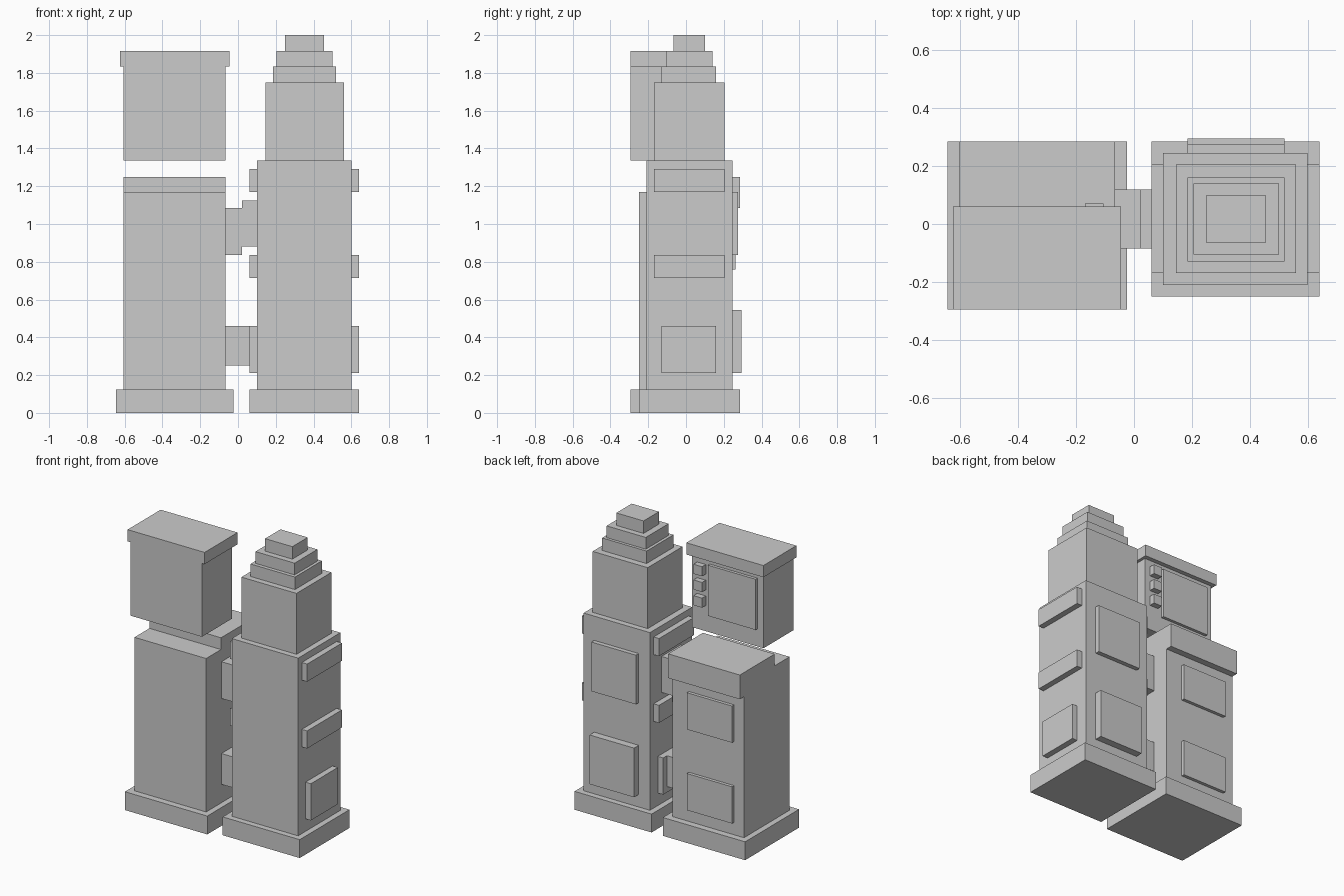
import bpy, bmesh

if "Cube" in bpy.data.objects:
    bpy.data.objects.remove(bpy.data.objects["Cube"])


def new_object(name, bm):
    bmesh.ops.recalc_face_normals(bm, faces=bm.faces)
    mesh = bpy.data.meshes.new(name)
    bm.to_mesh(mesh)
    bm.free()
    obj = bpy.data.objects.new(name, mesh)
    bpy.context.collection.objects.link(obj)
    return obj


def box(name, x, y, z):
    """Box from (min, max) ranges on each axis."""
    bm = bmesh.new()
    bmesh.ops.create_cube(bm, size=1)
    for v in bm.verts:
        for i, (lo, hi) in enumerate((x, y, z)):
            v.co[i] = lo if v.co[i] < 0 else hi
    return new_object(name, bm)


def extrude_x(name, profile, x0, x1):
    """Extrude a (y, z) profile along x."""
    bm = bmesh.new()
    face = bm.faces.new([bm.verts.new((x0, y, z)) for y, z in profile])
    ext = bmesh.ops.extrude_face_region(bm, geom=[face])
    verts = [g for g in ext["geom"] if isinstance(g, bmesh.types.BMVert)]
    bmesh.ops.translate(bm, vec=(x1 - x0, 0, 0), verts=verts)
    return new_object(name, bm)


# Left tower: base, and body with a raised ledge overhanging at the back
box("left_base", (-0.645, -0.025), (-0.295, 0.285), (0, 0.125))
extrude_x("left_body", [(-0.25, 0.125), (0.24, 0.125), (0.24, 1.085), (0.285, 1.085),
                        (0.285, 1.25), (-0.09, 1.25), (-0.09, 1.17), (-0.25, 1.17)],
          -0.605, -0.065)
for i, z in enumerate((0.21, 0.76)):
    box(f"left_back_panel_{i + 1}", (-0.53, -0.19), (0.24, 0.262), (z, z + 0.25))

# Separate upper block with cap, back panel and buttons
box("upper_block", (-0.605, -0.065), (-0.295, 0.03), (1.335, 1.835))
box("upper_block_cap", (-0.625, -0.045), (-0.295, 0.06), (1.835, 1.915))
box("upper_back_panel", (-0.56, -0.2), (0.03, 0.05), (1.455, 1.8))
for i in range(3):
    z = 1.51 + i * 0.107
    box(f"button_{i + 1}", (-0.17, -0.105), (0.03, 0.07), (z, z + 0.065))

# Right tower: stacked tiers (x range, y range, top height)
tiers = [
    ("right_base", (0.06, 0.64), (-0.25, 0.285), 0.125),
    ("right_body", (0.1, 0.6), (-0.21, 0.245), 1.335),
    ("right_upper_body", (0.145, 0.56), (-0.17, 0.205), 1.75),
    ("roof_step_1", (0.185, 0.52), (-0.13, 0.16), 1.835),
    ("roof_step_2", (0.205, 0.5), (-0.105, 0.14), 1.915),
    ("roof_step_3", (0.25, 0.455), (-0.065, 0.1), 2.0),
]
bottom = 0
for name, x, y, top in tiers:
    box(name, x, y, (bottom, top))
    bottom = top

# Side ledges and panels, on both sides of the right tower
for side, x in (("inner", (0.06, 0.1)), ("outer", (0.6, 0.64))):
    box(f"{side}_side_panel", x, (-0.13, 0.16), (0.21, 0.46))
    for i, z in enumerate((0.715, 1.17)):
        box(f"{side}_side_ledge_{i + 1}", x, (-0.17, 0.205), (z, z + 0.12))

# Back panels of the right tower
for i, (z, depth) in enumerate(((0.21, 0.295), (0.835, 0.275))):
    box(f"right_back_panel_{i + 1}", (0.185, 0.52), (0.245, depth), (z, z + 0.335))

# Bridges joining the towers
bridge_y = (-0.085, 0.12)
box("lower_bridge", (-0.065, 0.06), bridge_y, (0.25, 0.46))
box("upper_bridge_left", (-0.065, 0.02), bridge_y, (0.835, 1.085))
box("upper_bridge_right", (0.02, 0.1), bridge_y, (0.88, 1.125))
